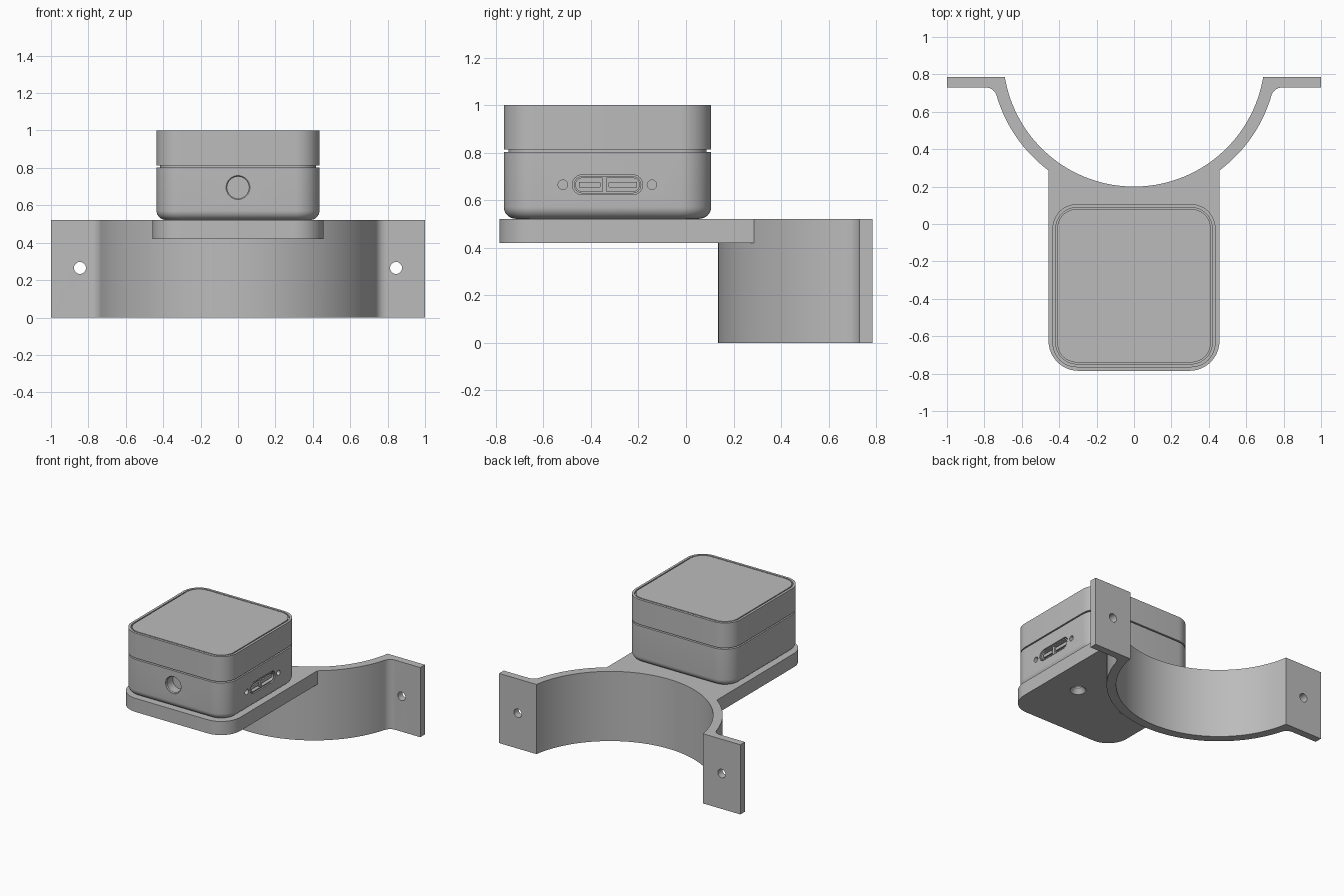
import bpy, bmesh, math
from math import cos, sin, pi, sqrt, atan2
from mathutils import Matrix

if "Cube" in bpy.data.objects:
    bpy.data.objects.remove(bpy.data.objects["Cube"])

GREY = bpy.data.materials.new("plain grey")
GREY.use_nodes = True
GREY.diffuse_color = (0.5, 0.5, 0.5, 1)
GREY.node_tree.nodes["Principled BSDF"].inputs["Base Color"].default_value = (0.5, 0.5, 0.5, 1)


def arc(cx, cy, r, a0, a1, n):
    return [(cx + r * cos(a0 + (a1 - a0) * i / n), cy + r * sin(a0 + (a1 - a0) * i / n))
            for i in range(n + 1)]


def rounded_rect(hx, hy, r, n=10, cx=0, cy=0):
    pts = []
    for k, (sx, sy) in enumerate([(1, 1), (-1, 1), (-1, -1), (1, -1)]):
        pts += arc(cx + sx * (hx - r), cy + sy * (hy - r), r, k * pi / 2, (k + 1) * pi / 2, n)
    return pts


def loft(name, rings, matrix=None):
    """Closed solid through a list of (outline, height)."""
    bm = bmesh.new()
    rows = [[bm.verts.new((x, y, z)) for x, y in pts] for pts, z in rings]
    for a, b in zip(rows, rows[1:]):
        for i in range(len(a)):
            j = (i + 1) % len(a)
            bm.faces.new((a[i], a[j], b[j], b[i]))
    bm.faces.new(rows[0][::-1])
    bm.faces.new(rows[-1])
    if matrix:
        bm.transform(matrix)
    bmesh.ops.recalc_face_normals(bm, faces=bm.faces)
    me = bpy.data.meshes.new(name)
    bm.to_mesh(me)
    bm.free()
    me.materials.append(GREY)
    ob = bpy.data.objects.new(name, me)
    bpy.context.collection.objects.link(ob)
    return ob


def prism(name, pts, z0, z1, matrix=None):
    return loft(name, [(pts, z0), (pts, z1)], matrix)


def activate(ob):
    bpy.ops.object.select_all(action='DESELECT')
    ob.select_set(True)
    bpy.context.view_layer.objects.active = ob


def boolean(ob, tool, op='DIFFERENCE'):
    m = ob.modifiers.new("bool", 'BOOLEAN')
    m.operation, m.solver, m.object = op, 'EXACT', tool
    activate(ob)
    bpy.ops.object.modifier_apply(modifier=m.name)
    bpy.data.objects.remove(tool)


def circle(r, cx=0, cy=0, n=32):
    return arc(cx, cy, r, 0, 2 * pi * (n - 1) / n, n - 1)


# Facing frames: local z points out of the front (-y) or the port side (+x)
FRONT = Matrix.Rotation(pi / 2, 4, 'X')
SIDE = Matrix(((0, 0, 1, 0), (1, 0, 0, 0), (0, 1, 0, 0), (0, 0, 0, 1)))

# Half-round strap with filleted flanges
CY, RI, RO, FIL = 0.9, 0.70, 0.765, 0.06
BACK, FLANGE = 0.785, 0.73
fy = FLANGE - FIL
fx = sqrt((RO + FIL) ** 2 - (CY - fy) ** 2)
ai = atan2(BACK - CY, sqrt(RI ** 2 - (BACK - CY) ** 2))
ao = atan2(fy - CY, fx)
right = arc(fx, fy, FIL, ao + pi, pi / 2, 8) + [(1, FLANGE), (1, BACK)]
left = [(-x, y) for x, y in reversed(right)]
inner = arc(0, CY, RI, ai, -pi - ai, 64)
outer = arc(0, CY, RO, -pi - ao, ao, 64)
bracket = prism("bracket", left + outer[1:-1] + right + inner, 0, 0.522)

# Shelf, running into the strap wall
W, R = 0.457, 0.16
mid = (RI + RO) / 2
am = math.acos(W / mid)
shelf_pts = (arc(-W + R, -0.785 + R, R, pi, 1.5 * pi, 12)
             + arc(W - R, -0.785 + R, R, -pi / 2, 0, 12)
             + arc(0, CY, mid, -am, -pi + am, 40))
boolean(bracket, prism("shelf", shelf_pts, 0.42, 0.522), 'UNION')

# Flange holes and countersunk shelf holes
for s in (-1, 1):
    boolean(bracket, prism("cutter", circle(0.032, s * 0.845, 0.265), -0.9, -0.6, FRONT))
    px, py = s * 0.22, -0.33
    boolean(bracket, loft("cutter", [(circle(r, px, py), z) for r, z in
                                     ((0.06, 0.41), (0.055, 0.42), (0.03, 0.455), (0.03, 0.54))]))

# Housing: rounded bottom, lower body and lid parted by a shadow gap
HX, HY, HC, HR = 0.436, 0.436, -0.33, 0.13


def ring(inset, z):
    return rounded_rect(HX - inset, HY - inset, HR - inset, 12, 0, HC), z


B = 0.05
body = loft("housing_body",
            [ring(B - B * sin(t * pi / 16), 0.522 + B - B * cos(t * pi / 16)) for t in range(9)]
            + [ring(0, 0.803), ring(0.02, 0.803), ring(0.02, 0.813)])
lid = loft("housing_lid", [ring(0, 0.813), ring(0, 1.0), ring(0.018, 1.0), ring(0.018, 0.985),
                           ring(0.026, 0.985), ring(0.026, 1.0)])

# Round front opening with a chamfered mouth
boolean(body, loft("cutter", [(circle(r, 0, 0.695), z) for r, z in
                              ((0.058, 0.69), (0.058, 0.757), (0.064, 0.763), (0.064, 0.8))], FRONT))

# Side connector: recess, shell, tongues and screw holes
PZ = 0.665


def slot(inset):
    return rounded_rect(0.148 - inset, 0.042 - inset, 0.042 - inset, 8, HC, PZ)


boolean(body, prism("cutter", slot(0), HX - 0.06, HX + 0.05, SIDE))
for y in (-0.518, -0.143):
    boolean(body, prism("cutter", circle(0.02, y, PZ, 20), HX - 0.05, HX + 0.05, SIDE))
shell = prism("connector_shell", slot(0.006), HX - 0.06, HX - 0.004, SIDE)
boolean(shell, prism("cutter", slot(0.014), HX - 0.045, HX + 0.05, SIDE))
tongues = []
for name, y, w in (("short_tongue", -0.405, 0.045), ("long_tongue", -0.265, 0.06)):
    tongues.append(prism(name, rounded_rect(w, 0.012, 0.004, 3, y, PZ), HX - 0.05, HX - 0.012, SIDE))
divider = prism("connector_divider", rounded_rect(0.01, 0.028, 0.003, 3, -0.343, PZ),
                HX - 0.05, HX - 0.008, SIDE)

for ob in [bracket, body, lid, shell, divider] + tongues:
    activate(ob)
    bpy.ops.object.shade_smooth_by_angle(angle=math.radians(30))
